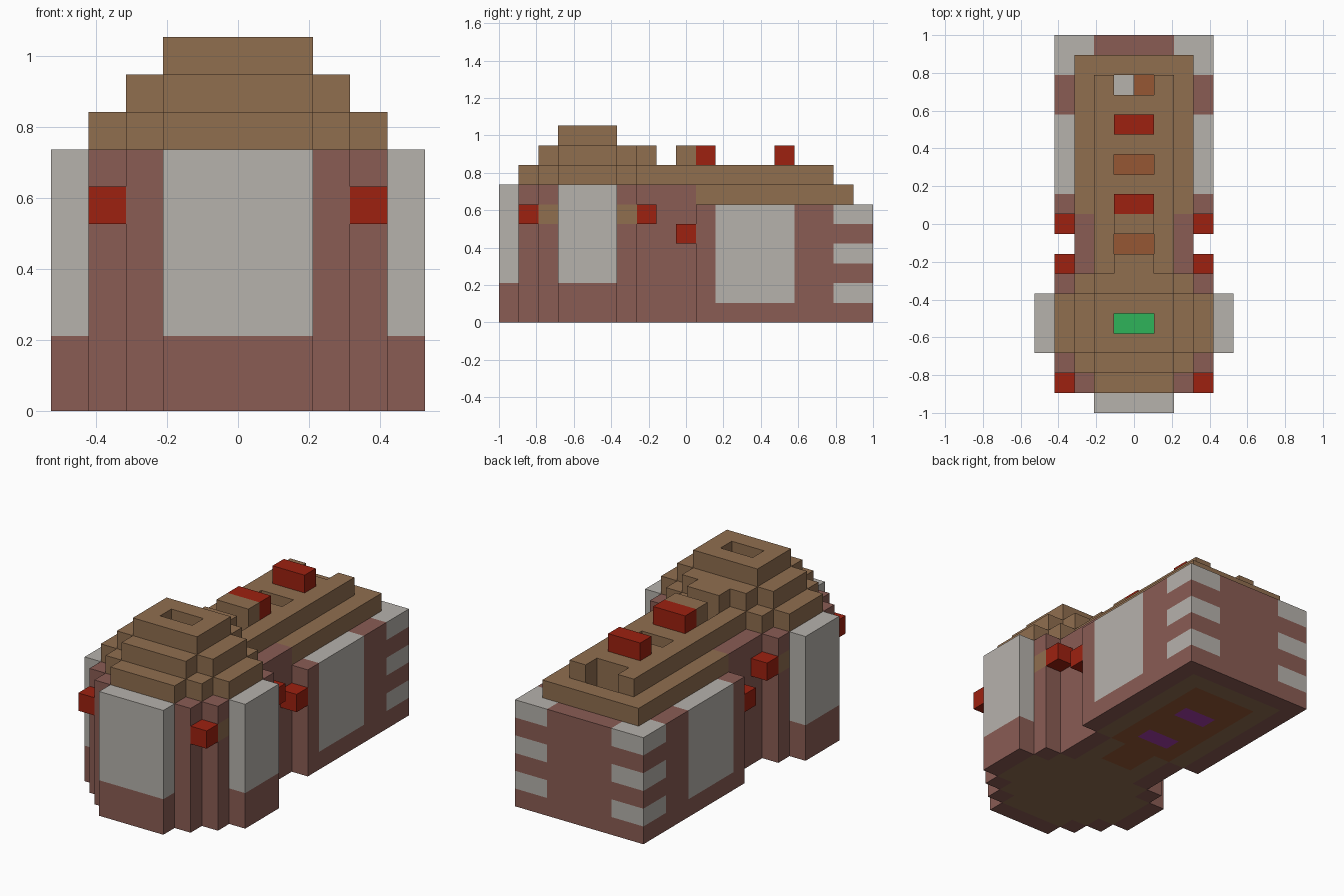
import bpy, bmesh, math
from mathutils import Vector

cube = bpy.data.objects.get("Cube")
if cube:
    bpy.data.objects.remove(cube)

U = 2 / 19          # edge of one building block
LENGTH = 19         # blocks from front to back


def material(name, r, g, b):
    lin = [((c / 255 + 0.055) / 1.055) ** 2.4 for c in (r, g, b)] + [1]
    m = bpy.data.materials.new(name)
    m.use_nodes = True
    m.diffuse_color = lin
    bsdf = next(n for n in m.node_tree.nodes if n.type == 'BSDF_PRINCIPLED')
    bsdf.inputs["Base Color"].default_value = lin
    return m


clay = material("dusty pink clay", 138, 92, 84)
wood = material("brown wood", 144, 110, 79)
stone = material("pale grey", 182, 178, 172)
red = material("red", 157, 33, 16)
orange = material("orange brown", 150, 87, 52)
green = material("green", 46, 180, 90)
purple = material("purple", 165, 62, 168)

cells = {}          # block position -> part name
parts = {}          # part name -> material


def fill(part, mat, xs, ys, zs):
    """Fill blocks, mirrored in x; xs counts outwards from the centre line."""
    parts[part] = mat
    for x in range(*xs):
        for y in range(*ys):
            for z in range(*zs):
                cells[x, y, z] = cells[-1 - x, y, z] = part


def carve(xs, ys, zs):
    for x in range(*xs):
        for y in range(*ys):
            for z in range(*zs):
                cells.pop((x, y, z), None)
                cells.pop((-1 - x, y, z), None)


# Half width of the stepped plan for every row, and of the room inside it
plan = [2, 3, 4, 5, 5, 5, 4, 3, 3, 3] + [4] * 9


def inset(widths):
    padded = [0] + widths + [0]
    return [max(0, min(padded[i], w - 1, padded[i + 2])) for i, w in enumerate(widths)]


room = inset(plan)

# Walls with hollow rooms and a wooden floor
for y in range(LENGTH):
    height = 7 if y < 10 else 6
    row = (y, y + 1)
    fill("walls", clay, (0, plan[y]), row, (0, height))
    carve((0, room[y]), row, (1, height))
    fill("floor", wood, (0, room[y]), row, (0, 1))

# Carpet and floor inlays
fill("carpet", orange, (0, 2), (10, 17), (0, 1))
fill("carpet", orange, (0, 1), (8, 10), (0, 1))
for y in (11, 14):
    fill("floor_inlays", purple, (0, 1), (y, y + 1), (0, 1))

# Pale front panel, side bays, nave panels and corner stones
fill("front_panel", stone, (0, 2), (0, 1), (2, 7))
fill("side_bays", stone, (4, 5), (3, 6), (2, 7))
fill("nave_panels", stone, (3, 4), (11, 15), (1, 6))
for z in (1, 3, 5):
    fill("corner_stones", stone, (3, 4), (17, 19), (z, z + 1))
    fill("corner_stones", stone, (2, 3), (18, 19), (z, z + 1))

# Lanterns and their wooden brackets
for y, z in ((1, 5), (7, 5), (9, 4)):
    fill("lanterns", red, (3, 4), (y, y + 1), (z, z + 1))
for y in (2, 6):
    fill("lantern_brackets", wood, (3, 4), (y, y + 1), (5, 6))

# Nave roof and stepped dome
fill("nave_roof", wood, (0, 3), (10, 18), (6, 7))
fill("nave_roof", wood, (0, 2), (7, 17), (7, 8))
tier = room[:8]
for z in (7, 8, 9):
    for y, w in enumerate(tier[:7]):
        fill("dome", wood, (0, w), (y, y + 1), (z, z + 1))
    tier = inset(tier)
fill("roof_ridge", wood, (0, 1), (7, 8), (8, 9))
fill("roof_ridge", wood, (0, 1), (9, 10), (8, 9))
for y in (10, 14):
    fill("chimneys", red, (0, 1), (y, y + 1), (8, 9))

# Light shafts through the roof
for y in (4, 8, 12, 16):
    carve((0, 1), (y, y + 1), (6, 10))

# Furniture under the shafts
fill("altar", green, (0, 1), (4, 5), (1, 2))
parts["bench"] = stone
cells[-1, 16, 1] = "bench"


# Turn each part into a mesh of its exposed block faces
def build(part, mat):
    bm = bmesh.new()
    for cell, name in cells.items():
        if name != part:
            continue
        centre = Vector(cell) + Vector((0.5, 0.5, 0.5))
        for axis in range(3):
            for sign in (-1, 1):
                n = Vector([sign if a == axis else 0 for a in range(3)])
                if tuple(int(c + d) for c, d in zip(cell, n)) in cells:
                    continue
                u = Vector([0.5 if a == (axis + 1) % 3 else 0 for a in range(3)])
                v = n.cross(u)
                ring = [centre + n / 2 + p for p in (-u - v, u - v, u + v, v - u)]
                bm.faces.new([bm.verts.new(((p.x) * U, p.y * U - 1, p.z * U)) for p in ring])
    bmesh.ops.remove_doubles(bm, verts=bm.verts, dist=0.001)
    bmesh.ops.dissolve_limit(bm, angle_limit=math.radians(1), verts=bm.verts, edges=bm.edges)
    mesh = bpy.data.meshes.new(part)
    bm.to_mesh(mesh)
    bm.free()
    mesh.materials.append(mat)
    bpy.context.collection.objects.link(bpy.data.objects.new(part, mesh))


for part, mat in parts.items():
    build(part, mat)
